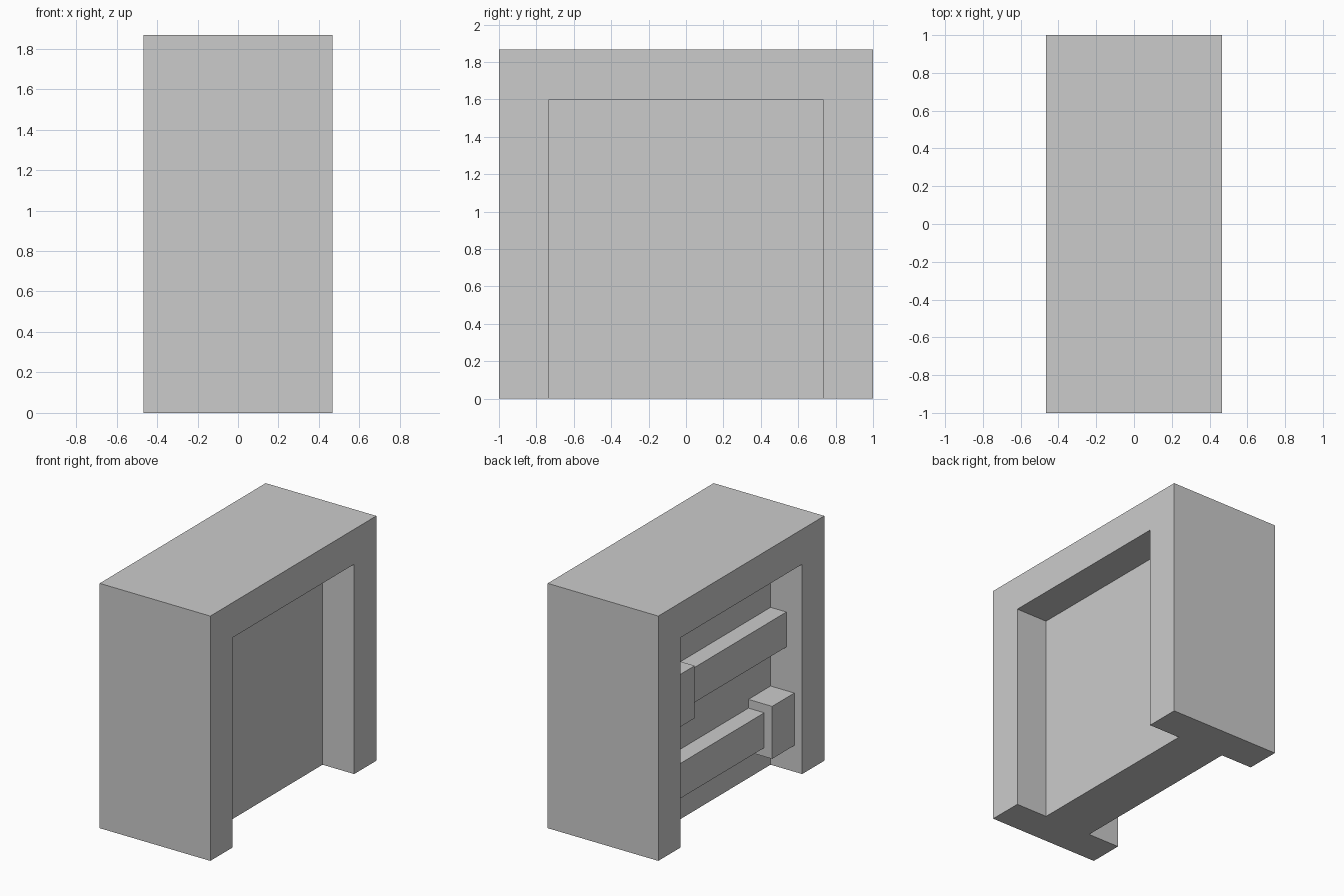
import bpy
import bmesh

if "Cube" in bpy.data.objects:
    bpy.data.objects.remove(bpy.data.objects["Cube"])

U = 2 / 15  # grid unit of the design


def box(name, x, y, z):
    """Box from (min, max) ranges given in grid units."""
    bm = bmesh.new()
    bmesh.ops.create_cube(bm, size=1)
    for v in bm.verts:
        for i, (lo, hi) in enumerate((x, y, z)):
            v.co[i] = (hi if v.co[i] > 0 else lo) * U
    mesh = bpy.data.meshes.new(name)
    bm.to_mesh(mesh)
    bm.free()
    obj = bpy.data.objects.new(name, mesh)
    bpy.context.collection.objects.link(obj)
    return obj


# Body: solid block with an arch-shaped recess, open at the floor, on each side
body = box("body", (-3.5, 3.5), (-7.5, 7.5), (0, 14))
for side, x in (("left", (-5, -1.5)), ("right", (1.5, 5))):
    cutter = box(side + "_recess_cutter", x, (-5.5, 5.5), (-1, 12))
    cutter.hide_render = True
    cutter.hide_set(True)
    mod = body.modifiers.new(side + "_recess", 'BOOLEAN')
    mod.operation = 'DIFFERENCE'
    mod.solver = 'EXACT'
    mod.object = cutter

# Two rails in the left recess, each with a thicker end block at opposite ends
for level, z, s in (("lower", 3, -1), ("upper", 8, 1)):
    box(level + "_rail", (-2.5, -1.5), sorted((s * 3.5, -s * 5.5)), (z - 1, z + 1))
    box(level + "_end_block", (-3, -1.5), sorted((s * 3.5, s * 5.5)), (z - 1.5, z + 1.5))
